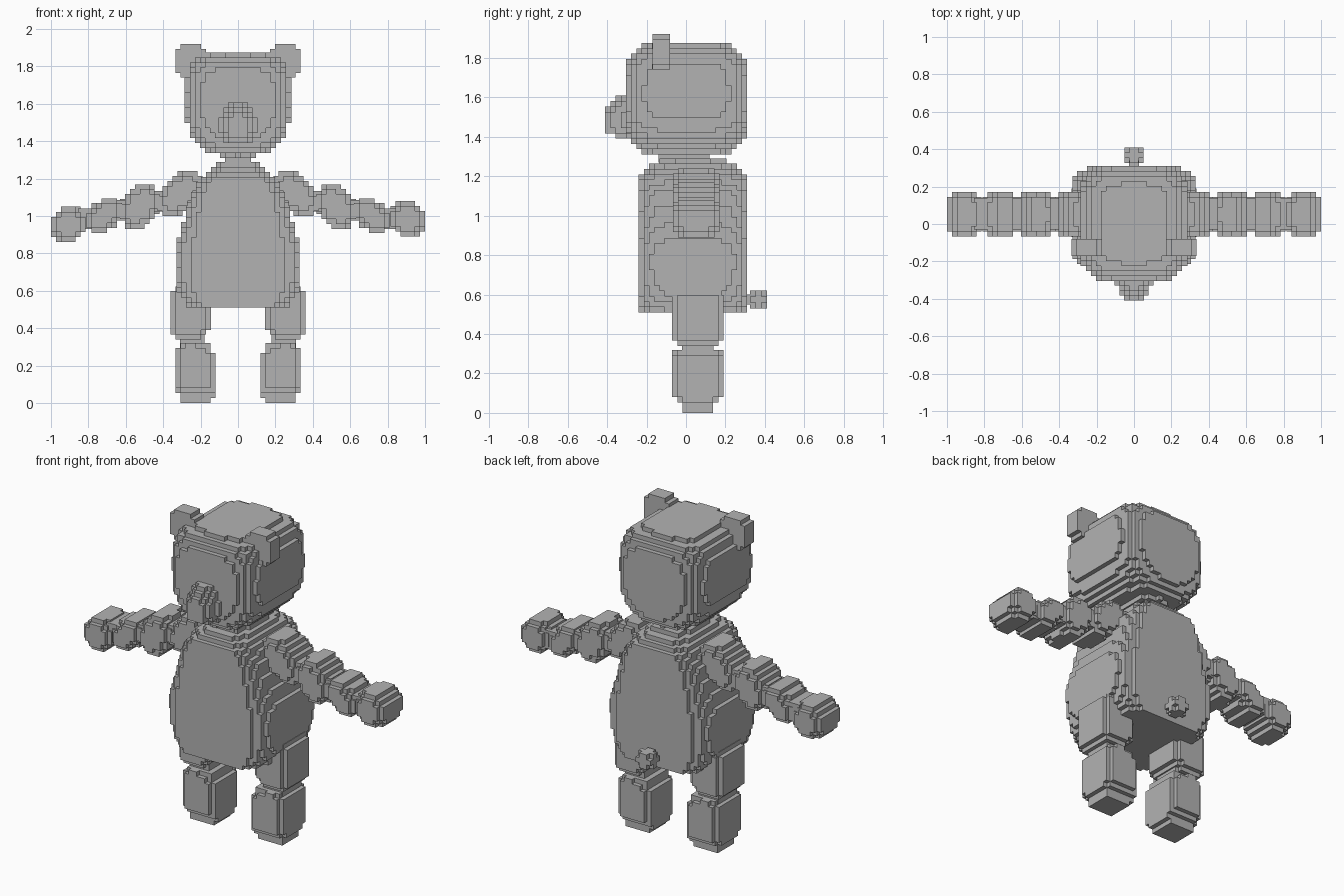
import bpy
import bmesh
from itertools import product
from mathutils import Vector

CELL = 2 / 75

cube = bpy.data.objects.get("Cube")
if cube:
    bpy.data.objects.remove(cube, do_unlink=True)

grey = bpy.data.materials.new("plain grey")
grey.use_nodes = True
GREY = (0.45, 0.45, 0.45, 1)
grey.diffuse_color = GREY
grey.node_tree.nodes["Principled BSDF"].inputs["Base Color"].default_value = GREY


def block_part(name, x, y, z, inside):
    """Fill the box x, y, z with small blocks wherever inside(u, v, w) holds, each in -1..1."""
    lo = Vector((x[0], y[0], z[0]))
    size = Vector((x[1], y[1], z[1])) - lo
    n = [max(1, round(s / CELL)) for s in size]
    cells = set()
    for c in product(*map(range, n)):
        if inside(*[(2 * c[a] + 1) / n[a] - 1 for a in range(3)]):
            cells.add(c)

    bm = bmesh.new()
    verts = {}

    def corner(p):
        p = tuple(p)
        if p not in verts:
            verts[p] = bm.verts.new([lo[a] + size[a] * p[a] / n[a] for a in range(3)])
        return verts[p]

    # only the outer sides of the blocks become faces
    for c in cells:
        for axis, step in product(range(3), (0, 1)):
            beside = list(c)
            beside[axis] += 2 * step - 1
            if tuple(beside) in cells:
                continue
            b, d = (axis + 1) % 3, (axis + 2) % 3
            ring = []
            for i, j in ((0, 0), (1, 0), (1, 1), (0, 1)):
                p = list(c)
                p[axis] += step
                p[b] += i
                p[d] += j
                ring.append(corner(p))
            bm.faces.new(ring if step else ring[::-1])

    mesh = bpy.data.meshes.new(name)
    bm.to_mesh(mesh)
    bm.free()
    mesh.materials.append(grey)
    obj = bpy.data.objects.new(name, mesh)
    bpy.context.collection.objects.link(obj)
    return obj


def lerp_profile(points, t):
    for (a, va), (b, vb) in zip(points, points[1:]):
        if t <= b:
            return va + (vb - va) * (t - a) / (b - a)
    return points[-1][1]


def rounded(power):
    return lambda u, v, w: abs(u) ** power + abs(v) ** power + abs(w) ** power <= 1


def solid(u, v, w):
    return True


def drum(tilt, power=2, depth_power=6):
    """Tilted oval in x and z, nearly straight through y."""
    def inside(u, v, w):
        oval = abs(u) ** power + abs(w) ** power + 2 * tilt * u * w
        return oval / (1 - tilt * tilt) + abs(v) ** depth_power <= 1
    return inside


# Torso: pear profile with rounded corners and shoulders
WIDTH = [(0.5, 0.25), (0.55, 0.28), (0.6, 0.315), (0.68, 0.33), (0.8, 0.335),
         (0.88, 0.315), (0.97, 0.285), (1.05, 0.265), (1.12, 0.245),
         (1.2, 0.19), (1.25, 0.135), (1.3, 0.08)]
DEPTH = [(0.5, 1), (1.19, 1), (1.24, 0.86), (1.3, 0.5)]


def torso_shape(u, v, w):
    z = 0.9 + 0.39 * w
    return (abs(u) * 0.33 / lerp_profile(WIDTH, z)) ** 5 + abs(v / lerp_profile(DEPTH, z)) ** 5 <= 1.05


block_part("torso", (-0.33, 0.33), (-0.24, 0.31), (0.51, 1.29), torso_shape)
block_part("neck", (-0.07, 0.07), (-0.14, 0.12), (1.27, 1.35), solid)


# Head: squarer above, rounder below, flattened front and back
def head_shape(u, v, w):
    p = 4 if w > 0 else 2.3
    return (abs(u) ** p + abs(w) ** p) ** (4.5 / p) + abs(v) ** 4.5 <= 1


block_part("head", (-0.285, 0.285), (-0.305, 0.31), (1.31, 1.875), head_shape)


# Snout: low pointed cone with a sloping bridge
def snout_shape(u, v, w):
    h = (w + 0.25) / (1.25 if w > -0.25 else 0.8)
    reach = (1 - v) / 2
    return abs(u) ** 2 + abs(h) ** (1.6 if h > 0 else 3) + reach ** 2 * 0.85 <= 1


block_part("snout", (-0.105, 0.105), (-0.41, -0.25), (1.39, 1.635), snout_shape)

# Tail and its stem
block_part("tail", (-0.05, 0.05), (0.325, 0.41), (0.53, 0.62), rounded(2.5))
block_part("tail_stem", (-0.027, 0.027), (0.29, 0.34), (0.55, 0.6), solid)


# Lower leg: foot end shrinks towards the ground
def lower_leg_shape(k):
    def inside(u, v, w):
        taper = lerp_profile([(-1, 0.66), (-0.7, 0.72), (-0.4, 1), (1, 1)], w)
        return drum(k, 3.5, 8)(u, v / taper, w * 0.93)
    return inside


# Paired parts: ears, arms and legs
for side, s in (("left", 1), ("right", -1)):
    def pair(name, x, y, z, shape):
        block_part(f"{side}_{name}", sorted((s * x[0], s * x[1])), y, z, shape)

    pair("ear", (0.17, 0.335), (-0.17, -0.08), (1.74, 1.92), rounded(3.5))

    ARM_Y = (-0.067, 0.17)
    JOINT_Y = (-0.03, 0.14)
    drop = 0 if s > 0 else -0.03
    pair("upper_arm", (0.19, 0.43), ARM_Y, (1.0, 1.24), drum(0.4 * s))
    pair("forearm", (0.42, 0.63), ARM_Y, (0.93, 1.17), drum(0.2 * s))
    pair("wrist", (0.62, 0.81), ARM_Y, (0.91, 1.095), drum(0.3 * s))
    pair("hand", (0.815, 1.0), ARM_Y, (0.89 + drop, 1.08 + drop), drum(0.1 * s))
    for name, x, z in (("elbow", 0.43, 1.08), ("lower_elbow", 0.625, 1.03), ("hand_joint", 0.815, 0.985)):
        pair(name, (x - 0.04, x + 0.04), JOINT_Y, (z - 0.055, z + 0.055), solid)

    pair("upper_leg", (0.145, 0.36), (-0.07, 0.19), (0.34, 0.65), drum(0.1 * s, 3.5, 8))
    pair("knee", (0.18, 0.31), (-0.02, 0.14), (0.28, 0.38), solid)
    pair("lower_leg", (0.12, 0.335), (-0.07, 0.19), (0, 0.32), lower_leg_shape(-0.12 * s))
